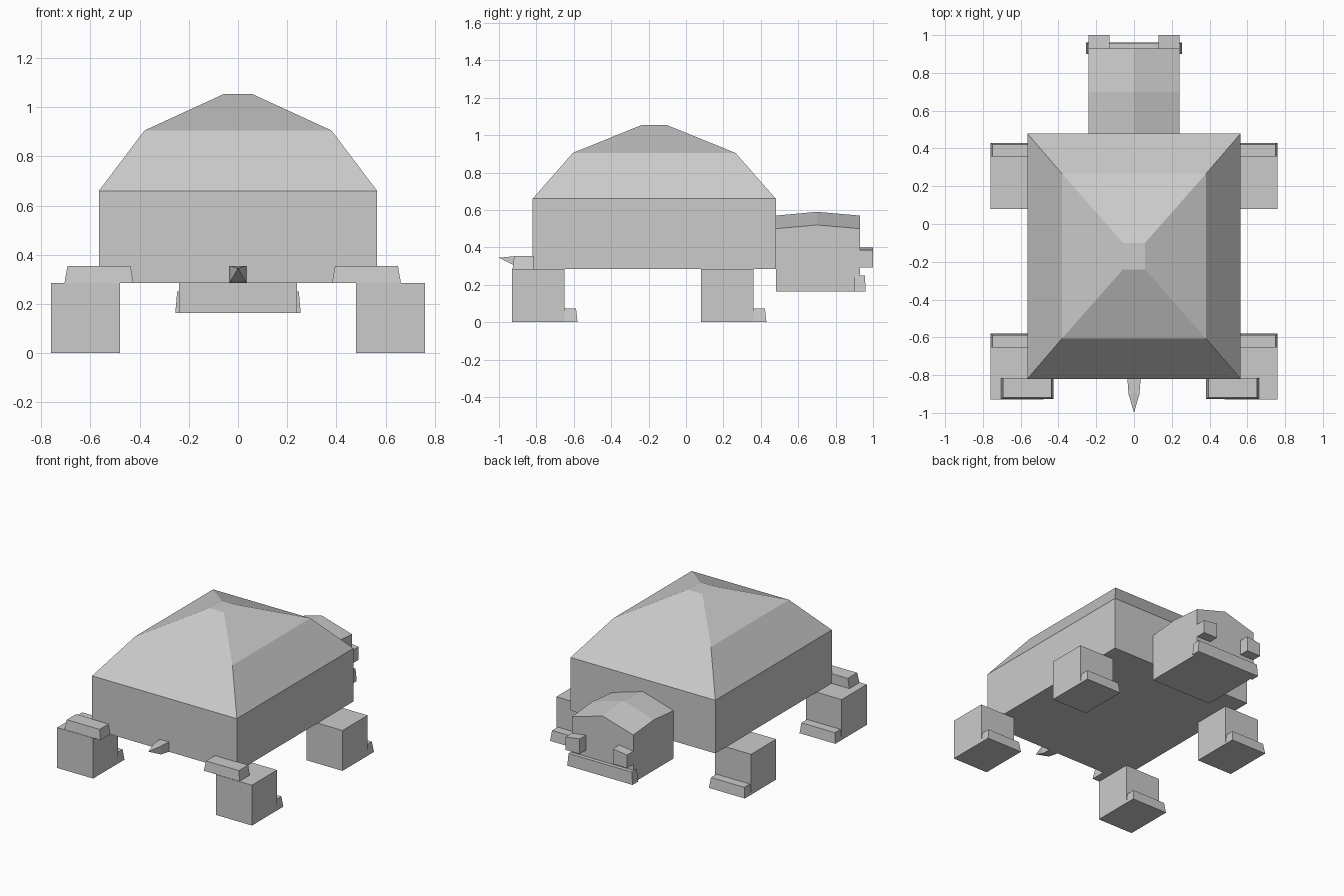
import bpy
import bmesh

if "Cube" in bpy.data.objects:
    bpy.data.objects.remove(bpy.data.objects["Cube"])


def rect(x0, x1, y0, y1, z):
    """Horizontal rectangle ring."""
    return [(x0, y0, z), (x1, y0, z), (x1, y1, z), (x0, y1, z)]


def loft(name, rings):
    """Join equal-sized rings with flat faces and cap both ends."""
    bm = bmesh.new()
    loops = [[bm.verts.new(p) for p in ring] for ring in rings]
    for a, b in zip(loops, loops[1:]):
        if len(b) == 1:
            for i in range(len(a)):
                bm.faces.new((a[i], a[(i + 1) % len(a)], b[0]))
        else:
            for i in range(len(a)):
                j = (i + 1) % len(a)
                bm.faces.new((a[i], a[j], b[j], b[i]))
    for loop in (loops[0], loops[-1]):
        if len(loop) > 2:
            bm.faces.new(loop)
    bmesh.ops.recalc_face_normals(bm, faces=bm.faces[:])
    mesh = bpy.data.meshes.new(name)
    bm.to_mesh(mesh)
    bm.free()
    obj = bpy.data.objects.new(name, mesh)
    bpy.context.collection.objects.link(obj)
    return obj


def block(name, x0, x1, y0, y1, z0, z1, tx=0.0, ty0=0.0, ty1=0.0):
    """Box whose top is drawn in by tx, ty0 and ty1."""
    return loft(name, [rect(x0, x1, y0, y1, z0),
                       rect(x0 + tx, x1 - tx, y0 + ty0, y1 - ty1, z1)])


# Shell: straight wall, then two sloped tiers
loft("shell", [
    rect(-0.565, 0.565, -0.82, 0.48, 0.285),
    rect(-0.565, 0.565, -0.82, 0.48, 0.66),
    rect(-0.38, 0.38, -0.605, 0.265, 0.905),
    rect(-0.058, 0.058, -0.24, -0.10, 1.053),
])

# Head: gabled cross-section, raised slightly in the middle
loft("head", [
    [(-0.24, y, 0.163), (0.24, y, 0.163), (0.24, y, 0.5 + h),
     (0, y, 0.57 + h), (-0.24, y, 0.5 + h)]
    for y, h in ((0.48, 0), (0.70, 0.02), (0.93, 0))
])

# Mouth
block("mouth", -0.255, 0.255, 0.90, 0.96, 0.163, 0.25, 0.008, 0, 0.003)

# Tail: short stub ending in a point
loft("tail", [
    [(-w, y, z0), (w, y, z0), (w, y, 0.354), (-w, y, 0.354)]
    for w, y, z0 in ((0.035, -0.82, 0.285), (0.029, -0.90, 0.295))
] + [[(0, -1.0, 0.345)]])

for s, side in ((-1, "left"), (1, "right")):
    # Eyes with tops sloping outward
    loft("eye_" + side, [
        [(s * 0.13, y, 0.293), (s * 0.24, y, 0.293),
         (s * 0.24, y, 0.385), (s * 0.13, y, 0.40)]
        for y in (0.92, 1.0)
    ])
    # Legs with a toe ridge each
    cx = s * 0.62
    for end, y in (("tail_end", -0.93), ("head_end", 0.08)):
        block(f"leg_{end}_{side}", cx - 0.14, cx + 0.14, y, y + 0.28, 0, 0.285)
        block(f"toes_{end}_{side}", cx - 0.14, cx + 0.14,
              y + 0.27, y + 0.35, 0, 0.073, 0.01, 0.01, 0.008)
    # Ridges on the tail-end legs
    x0 = -0.705 if s < 0 else 0.382
    block("leg_ridge_" + side, x0, x0 + 0.28, -0.927, -0.815,
          0.285, 0.354, 0.012, 0.008, 0)
